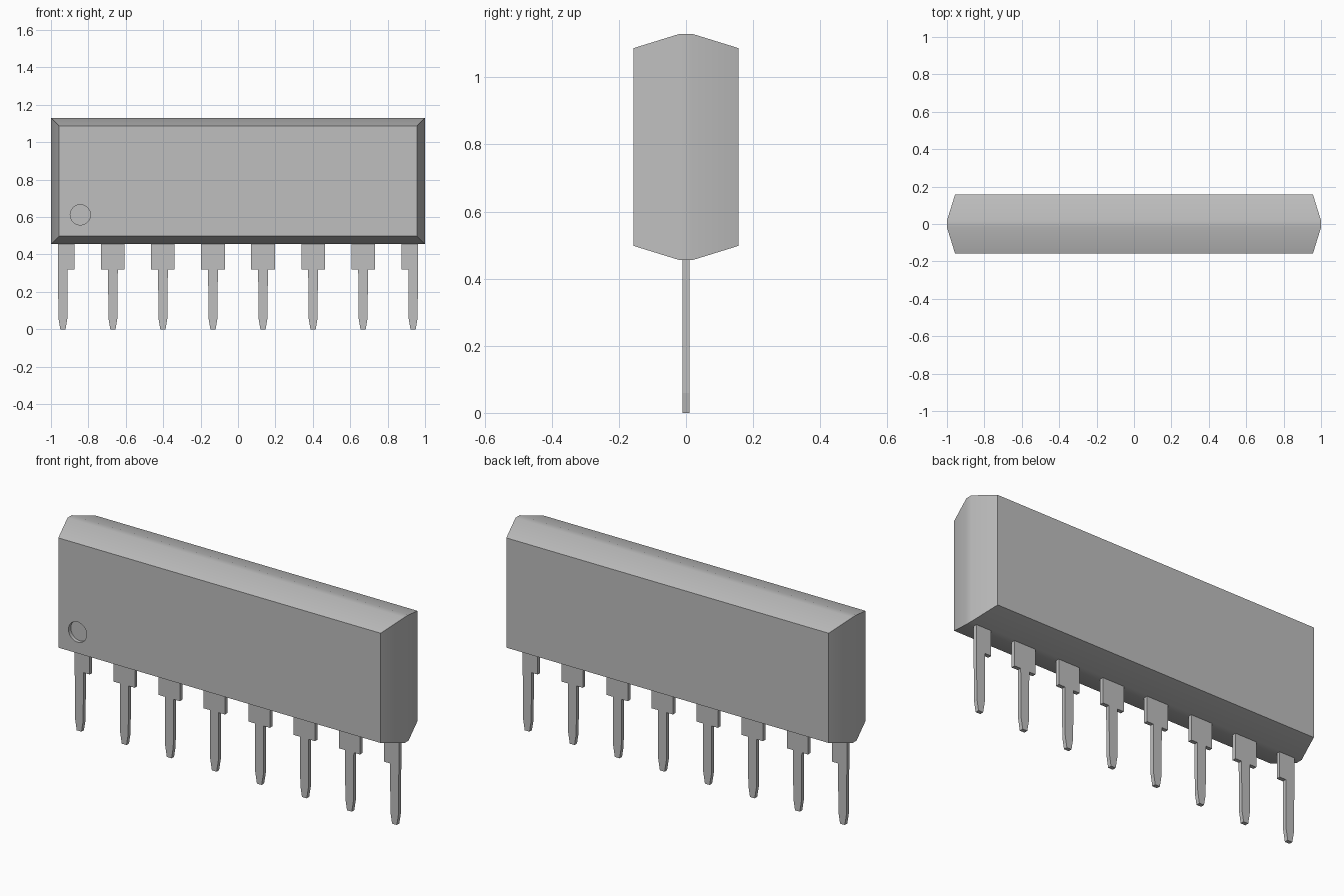
import bpy
import bmesh

cube = bpy.data.objects.get("Cube")
if cube:
    bpy.data.objects.remove(cube, do_unlink=True)

GREY = (0.52, 0.52, 0.52, 1)
mat = bpy.data.materials.new("plain_grey")
mat.use_nodes = True
mat.diffuse_color = GREY
mat.node_tree.nodes["Principled BSDF"].inputs["Base Color"].default_value = GREY


def finish(name, bm):
    bmesh.ops.recalc_face_normals(bm, faces=bm.faces)
    mesh = bpy.data.meshes.new(name)
    bm.to_mesh(mesh)
    bm.free()
    mesh.materials.append(mat)
    obj = bpy.data.objects.new(name, mesh)
    bpy.context.collection.objects.link(obj)
    return obj


# Body: rectangular rings lofted from front to back, widest at the parting band
HALF_Y, BAND, INSET = 0.157, 0.018, 0.043
LOW, HIGH = 0.455, 1.13
bm = bmesh.new()
rings = []
for y, i in ((-HALF_Y, INSET), (-BAND, 0), (BAND, 0), (HALF_Y, INSET)):
    x, lo, hi = 1 - i, LOW + i, HIGH - i
    rings.append([bm.verts.new((px, y, pz))
                  for px, pz in ((-x, lo), (x, lo), (x, hi), (-x, hi))])
for a, b in zip(rings, rings[1:]):
    for k in range(4):
        n = (k + 1) % 4
        bm.faces.new((a[k], a[n], b[n], b[k]))
bm.faces.new(rings[0])
bm.faces.new(rings[-1])
body = finish("body", bm)

# Round index dimple cut into the front face
bpy.ops.mesh.primitive_cylinder_add(vertices=48, radius=0.054, depth=0.04,
                                    location=(-0.843, -HALF_Y, 0.612),
                                    rotation=(1.570796, 0, 0))
cutter = bpy.context.object
cutter.name = "dimple_cutter"
cutter.hide_render = True
cutter.data.materials.append(mat)
cut = body.modifiers.new("dimple", "BOOLEAN")
cut.operation = "DIFFERENCE"
cut.solver = "EXACT"
cut.object = cutter
bpy.ops.object.select_all(action="DESELECT")
body.select_set(True)
bpy.context.view_layer.objects.active = body
bpy.ops.object.modifier_apply(modifier=cut.name)
bpy.data.objects.remove(cutter, do_unlink=True)
bpy.ops.object.shade_smooth_by_angle()

# Pins: stepped, tapered blades; the end pins have a shoulder on the inner side only
PITCH, COUNT = 0.2675, 8
THICK = 0.0105
NECK, WIDE, STEP, TOP = 0.026, 0.063, 0.32, 0.5


def side(sign, shoulder):
    pts = [(0.014, 0), (0.024, 0.06), (NECK, STEP)]
    pts += [(WIDE, STEP), (WIDE, TOP)] if shoulder else [(NECK, TOP)]
    return [(sign * x, z) for x, z in pts]


for n in range(COUNT):
    cx = (n - (COUNT - 1) / 2) * PITCH
    outline = side(1, n < COUNT - 1) + side(-1, n > 0)[::-1]
    bm = bmesh.new()
    face = bm.faces.new([bm.verts.new((cx + x, -THICK, z)) for x, z in outline])
    ext = bmesh.ops.extrude_face_region(bm, geom=[face])
    moved = [v for v in ext["geom"] if isinstance(v, bmesh.types.BMVert)]
    bmesh.ops.translate(bm, verts=moved, vec=(0, 2 * THICK, 0))
    finish(f"pin_{n + 1}", bm)
